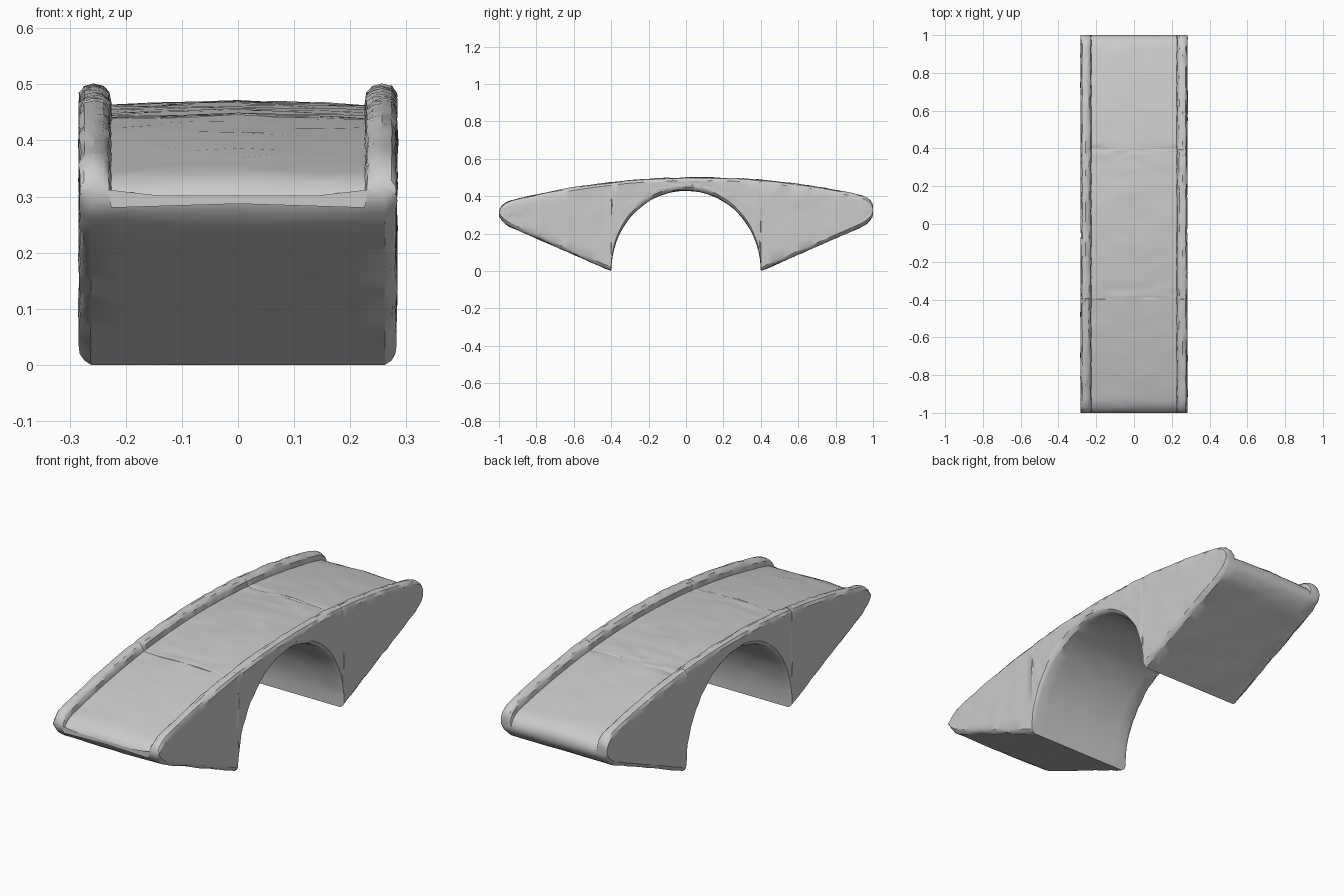
import bpy, bmesh, math, random
from mathutils import Vector, noise

random.seed(4)
if "Cube" in bpy.data.objects:
    bpy.data.objects.remove(bpy.data.objects["Cube"], do_unlink=True)

stone = bpy.data.materials.new("grey stone")
stone.use_nodes = True
stone.diffuse_color = (0.6, 0.6, 0.6, 1)
stone.node_tree.nodes["Principled BSDF"].inputs["Base Color"].default_value = (0.6, 0.6, 0.6, 1)
stone.node_tree.nodes["Principled BSDF"].inputs["Roughness"].default_value = 0.8

SPAN, RISE = 0.4, 0.43      # arch half width and height
END = 0.93                  # where the end rounding starts


def rounding(y):
    t = max(0, (abs(y) - END) / (1 - END))
    return 1 - math.sqrt(max(0, 1 - t * t))


def rim_height(y):
    return 0.5 - 0.123 * y * y + 0.015 * y - 0.045 * rounding(y)


def underside(y):
    a = abs(y)
    if a < SPAN:
        return RISE * math.sqrt(1 - (a / SPAN) ** 2)
    return 0.436 * (a - SPAN) + 0.04 * rounding(y)


def section(y):
    """Closed cross-section: flat soffit, side walls, rounded parapets, sunken deck."""
    b, t = underside(y), rim_height(y)
    half = [(x, b) for x in (0.07, 0.14, 0.21, 0.262)]
    half.append((0.274, b + 0.008))
    low, high = b + 0.02, t - 0.016
    half += [(0.282, low + (high - low) * i / 7) for i in range(8)]
    half += [(0.274, t - 0.004), (0.257, t), (0.24, t - 0.004), (0.23, t - 0.014)]
    half += [(x, t - 0.037 + 0.007 * (1 - x / 0.226)) for x in (0.226, 0.15, 0.075)]
    mirrored = [(-x, z) for x, z in reversed(half)]
    return [(0, b)] + half + [(0, t - 0.03)] + mirrored


# Stations along the bridge: close together at the springing and at the rounded ends
arch = [SPAN * math.sin(math.pi / 2 * i / 18) for i in range(19)]
slope = [SPAN + (END - SPAN) * i / 14 for i in range(1, 15)]
ends = [END + (1 - END) * math.sin(math.pi / 2 * i / 5) for i in range(1, 6)]
positive = arch[1:] + slope + ends
stations = [-y for y in reversed(positive)] + [0] + positive

# Loft the sections into one shell
bm = bmesh.new()
rings = [[bm.verts.new((x, y, z)) for x, z in section(y)] for y in stations]
for r0, r1 in zip(rings, rings[1:]):
    for i in range(len(r0)):
        j = (i + 1) % len(r0)
        bm.faces.new((r0[i], r0[j], r1[j], r1[i]))
bm.faces.new(rings[0])
bm.faces.new(rings[-1])
bmesh.ops.recalc_face_normals(bm, faces=bm.faces)
bm.normal_update()

# Worn stone surface: shallow bumps along the normals, leaving the feet and end faces true
moves = []
for v in bm.verts:
    if v.co.z > 0.01 and abs(v.co.y) < 0.995:
        bump = 0.003 * noise.noise(v.co * 14) + random.uniform(-0.0018, 0.0018)
        moves.append((v, v.normal * bump))
for v, offset in moves:
    v.co += Vector((offset.x, offset.y * 0.5, offset.z))
bmesh.ops.triangulate(bm, faces=bm.faces)

mesh = bpy.data.meshes.new("arch_bridge")
bm.to_mesh(mesh)
bm.free()
mesh.materials.append(stone)
bridge = bpy.data.objects.new("arch_bridge", mesh)
bpy.context.collection.objects.link(bridge)
bpy.ops.object.select_all(action='DESELECT')
bridge.select_set(True)
bpy.context.view_layer.objects.active = bridge
bpy.ops.object.shade_smooth_by_angle(angle=math.radians(30))
